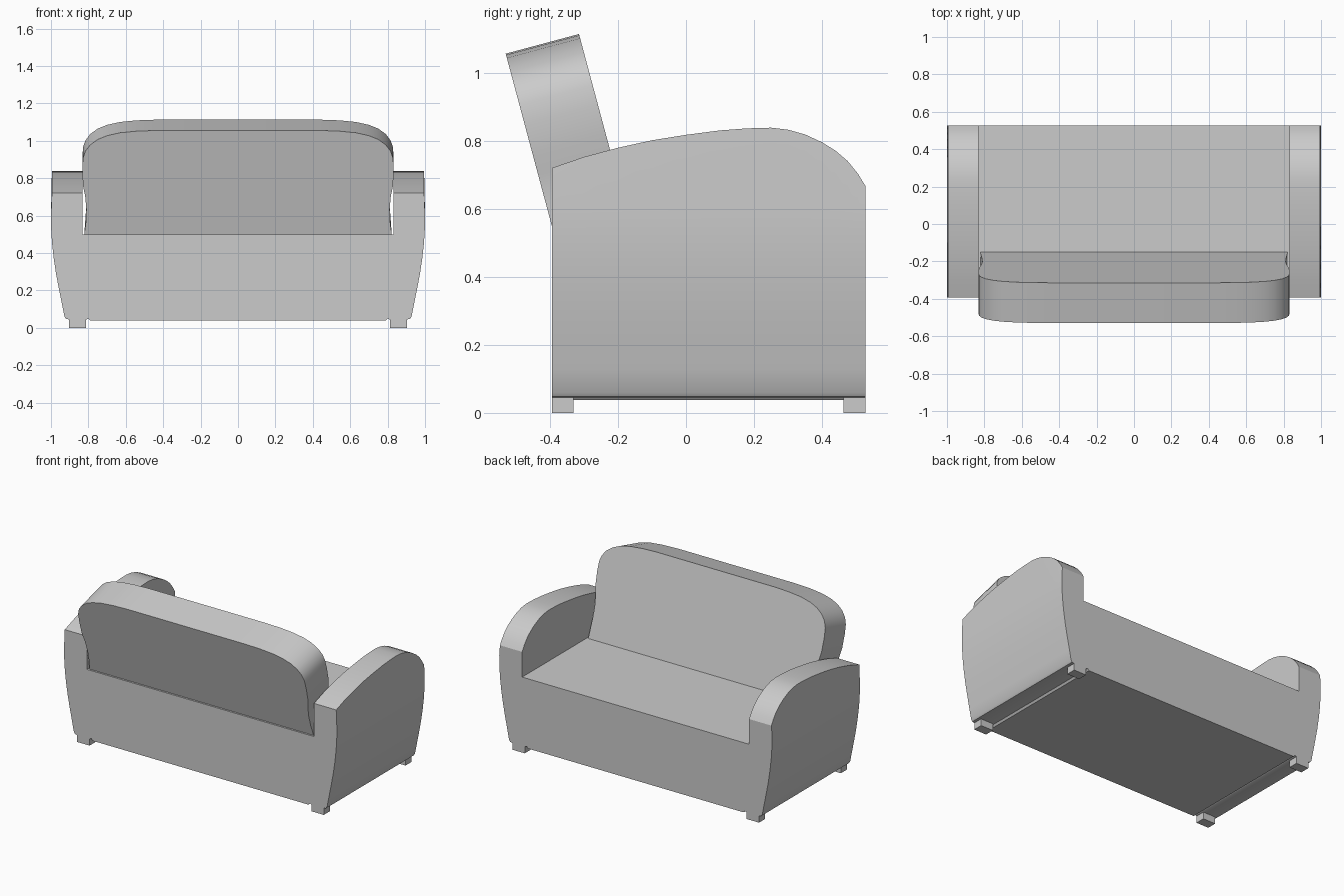
import bpy, bmesh, math

cube = bpy.data.objects.get("Cube")
if cube:
    bpy.data.objects.remove(cube, do_unlink=True)

grey = bpy.data.materials.new("grey_fabric")
grey.use_nodes = True
grey.diffuse_color = (0.6, 0.6, 0.6, 1)
grey.node_tree.nodes["Principled BSDF"].inputs["Base Color"].default_value = (0.6, 0.6, 0.6, 1)


def loft(name, rings):
    """Join closed rings of points with quads and cap both ends."""
    bm = bmesh.new()
    loops = [[bm.verts.new(p) for p in ring] for ring in rings]
    for a, b in zip(loops, loops[1:]):
        for i in range(len(a)):
            j = (i + 1) % len(a)
            bm.faces.new((a[i], a[j], b[j], b[i]))
    bm.faces.new(loops[0])
    bm.faces.new(loops[-1])
    bmesh.ops.recalc_face_normals(bm, faces=bm.faces)
    mesh = bpy.data.meshes.new(name)
    bm.to_mesh(mesh)
    bm.free()
    mesh.materials.append(grey)
    ob = bpy.data.objects.new(name, mesh)
    bpy.context.collection.objects.link(ob)
    bpy.ops.object.select_all(action='DESELECT')
    ob.select_set(True)
    bpy.context.view_layer.objects.active = ob
    bpy.ops.object.shade_smooth_by_angle(angle=math.radians(30))
    return ob


def mirrored(half):
    return half + [(-x, z) for x, z in reversed(half)]


# Body: seat, base and both bulging arms; arm height follows the side profile
BACK, FRONT, SEAT = -0.393, 0.527, 0.5
arm_top = [(BACK, .72), (-.3, .752), (-.2, .779), (-.1, .801), (0, .817), (.1, .83),
           (.18, .836), (.25, .838), (.3, .832), (.35, .818), (.4, .795), (.44, .77),
           (.475, .74), (.505, .703), (FRONT, .667)]
outer = [(.79, .038), (.80, .05), (.81, .045), (.905, .045), (.92, .048), (.928, .06),
         (.942, .13), (.958, .21), (.973, .29), (.985, .37), (.994, .45), (.999, .53),
         (1.0, .6)]
rings = []
for y, top in arm_top:
    half = outer + [(.995, top), (.832, top), (.832, SEAT)]
    rings.append([(x, y, z) for x, z in mirrored(half)])
loft("sofa_body", rings)

# Backrest: rounded outline, waisted near the seat, leaning back 15 degrees
lean = math.radians(15)
sin, cos = math.sin(lean), math.cos(lean)
outline = [(.822, 0), (.813, .07), (.811, .14), (.817, .21), (.829, .27), (.832, .36),
           (.829, .42), (.816, .46), (.79, .495), (.75, .525), (.70, .546),
           (.63, .562), (.54, .571), (.43, .575)]
rings = []
for depth in (0, .223):
    ring = []
    for x, u in mirrored(outline):
        if u == 0:
            u = -depth * sin / cos      # cut level with the seat
        ring.append((x, -.381 - u * sin + depth * cos, SEAT + u * cos + depth * sin))
    rings.append(ring)
loft("backrest", rings)

# Four short block feet
for side, sx in (("left", 1), ("right", -1)):
    for end, y0, y1 in (("front", BACK, -.33), ("back", .463, FRONT)):
        xs = (.813 * sx, .904 * sx)
        loft(f"{end}_{side}_foot",
             [[(xs[0], y0, z), (xs[1], y0, z), (xs[1], y1, z), (xs[0], y1, z)]
              for z in (0, .05)])
